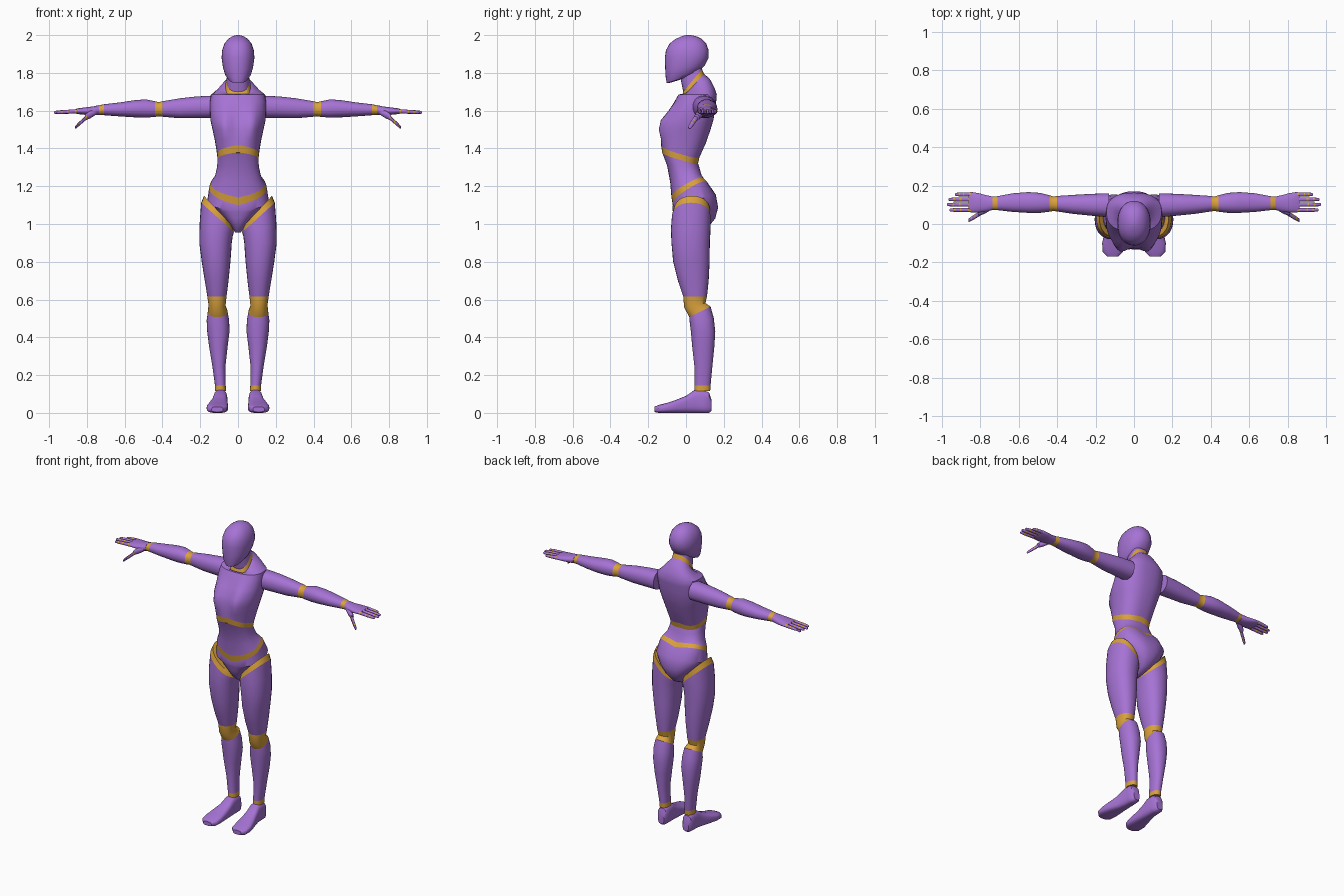
import bpy, bmesh, math


def material(name, rgb):
    m = bpy.data.materials.new(name)
    m.diffuse_color = (*rgb, 1)
    return m


PURPLE = material("purple_shell", (0.38, 0.17, 0.66))
GOLD = material("gold_joint", (0.70, 0.36, 0.045))


def ring_points(ring, axis, sides, power):
    """Ring: t, u0, u1, v0, v1, slope_u, slope_v, v-shaped slope, bust."""
    t, u0, u1, v0, v1, su, sv, ku, bust = tuple(ring) + (0,) * (9 - len(ring))
    cu, cv, ru, rv = (u0 + u1) / 2, (v0 + v1) / 2, (u1 - u0) / 2, (v1 - v0) / 2
    pts = []
    for i in range(sides):
        a = 2 * math.pi * i / sides
        c, s = math.cos(a), math.sin(a)
        u = cu + ru * math.copysign(abs(c) ** (2 / power), c)
        v = cv + rv * math.copysign(abs(s) ** (2 / power), s)
        w = t + su * (u - cu) + sv * (v - cv) + ku * abs(u)
        if bust and s < 0:
            v -= bust * math.exp(-((abs(u) - 0.075) / 0.04) ** 2) * min(1, -s * 1.5)
        pts.append({"Z": (u, v, w), "X": (w, u, v), "Y": (u, w, v)}[axis])
    return pts


def loft(name, rings, mat=PURPLE, axis="Z", sides=28, power=2.2, mirror=False, gold=()):
    """Closed skin through the rings; segments listed in gold get the joint colour."""
    bm = bmesh.new()
    rows = [[bm.verts.new(p) for p in ring_points(r, axis, sides, power)] for r in rings]
    for k in range(len(rows) - 1):
        for i in range(sides):
            j = (i + 1) % sides
            f = bm.faces.new((rows[k][i], rows[k][j], rows[k + 1][j], rows[k + 1][i]))
            f.material_index = 1 if k in gold else 0
    bm.faces.new(rows[0])
    bm.faces.new(rows[-1])
    bmesh.ops.recalc_face_normals(bm, faces=bm.faces[:])
    me = bpy.data.meshes.new(name)
    bm.to_mesh(me)
    bm.free()
    me.materials.append(mat)
    if gold:
        me.materials.append(GOLD)
    ob = bpy.data.objects.new(name, me)
    bpy.context.collection.objects.link(ob)
    if mirror:
        ob.modifiers.new("mirror", "MIRROR").use_mirror_merge = False
    bpy.ops.object.select_all(action="DESELECT")
    ob.select_set(True)
    bpy.context.view_layer.objects.active = ob
    bpy.ops.object.shade_smooth_by_angle(angle=math.radians(40))
    return ob


def chain(parts, rings, **kw):
    """Consecutive parts that share their border rings."""
    for name, a, b, mat in parts:
        loft(name, rings[a:b + 1], mat, **kw)


# Torso: height, half width, front, back, front-back slope, v slope, bust
torso = [
    (0.955, .015, -.01, .06), (0.985, .037, -.04, .12), (1.03, .078, -.062, .155),
    (1.075, .122, -.068, .17, .1), (1.115, .163, -.072, .158, .35, .05),
    (1.155, .152, -.07, .115, .6, .25),
    (1.188, .143, -.077, .095, .55, .2),
    (1.24, .122, -.084, .083, .2, .1), (1.30, .111, -.1, .073, -.1),
    (1.35, .108, -.126, .064, -.3, -.1),
    (1.387, .111, -.132, .072, -.3, -.15),
    (1.44, .122, -.13, .105, -.1, 0, .012), (1.50, .135, -.123, .13, 0, 0, .032),
    (1.55, .146, -.112, .145, 0, 0, .032), (1.60, .148, -.085, .153, 0, 0, .014),
    (1.65, .148, -.06, .16), (1.685, .143, -.04, .163), (1.705, .115, -.03, .15, .2),
    (1.725, .085, -.025, .125, .6), (1.73, .066, -.022, .095, 1.1),
    (1.76, .06, -.015, .085, 1.2),
    (1.805, .055, -.03, .085, .5),
]
torso = [(t[0], -t[1], t[1], t[2], t[3], 0) + t[4:] for t in torso]
chain([("pelvis", 0, 5, PURPLE), ("hip_band", 5, 6, GOLD), ("abdomen", 6, 9, PURPLE),
       ("waist_band", 9, 10, GOLD), ("chest", 10, 19, PURPLE),
       ("collar_band", 19, 20, GOLD), ("neck", 20, 21, PURPLE)],
      torso, sides=40, power=2.5)

# Head
head = [
    (1.755, .02, -.09, -.03, .3), (1.768, .05, -.102, .04, .3), (1.79, .068, -.107, .07, .2),
    (1.83, .08, -.11, .1, .1), (1.88, .087, -.112, .12), (1.92, .084, -.106, .12),
    (1.955, .072, -.087, .107), (1.98, .052, -.055, .083), (1.995, .028, -.02, .052),
    (2.0, .008, 0, .025),
]
loft("head", [(h[0], -h[1], h[1], h[2], h[3], 0) + h[4:] for h in head], sides=32)

# Legs, from the slanted hip joint down to the ankle
leg = [
    (1.07, .03, .18, -.065, .127, 1.05),
    (1.035, .022, .195, -.075, .13, .9), (0.97, .028, .203, -.08, .13, .4),
    (0.90, .033, .205, -.077, .126), (0.80, .04, .192, -.068, .125),
    (0.70, .05, .176, -.043, .12), (0.615, .061, .162, -.014, .111),
    (0.57, .066, .156, -.01, .103, 0, .2), (0.535, .055, .16, .018, .13, 0, .5),
    (0.49, .047, .166, .02, .147, 0, .2), (0.43, .045, .163, .026, .155),
    (0.35, .055, .153, .033, .15), (0.25, .066, .136, .044, .14),
    (0.145, .065, .122, .045, .13), (0.115, .063, .122, .045, .128),
]
chain([("hip_joint", 0, 1, GOLD), ("thigh", 1, 6, PURPLE), ("knee", 6, 8, GOLD),
       ("calf", 8, 13, PURPLE), ("ankle", 13, 14, GOLD)], leg, mirror=True)

# Feet, heel to toe
foot = [
    (.135, .07, .112, .01, .07), (.122, .061, .124, 0, .108), (.09, .057, .128, 0, .122),
    (.045, .056, .13, 0, .121), (0, .055, .14, 0, .09), (-.05, .053, .155, 0, .07),
    (-.1, .052, .166, 0, .053), (-.145, .058, .163, 0, .042), (-.168, .08, .14, .005, .032),
]
loft("foot", foot, axis="Y", power=3, mirror=True)

# Arms, shoulder to wrist
arm = [
    (.13, .035, .16, 1.56, 1.68), (.22, .043, .157, 1.56, 1.675),
    (.31, .052, .152, 1.56, 1.665), (.40, .065, .146, 1.568, 1.65),
    (.42, .068, .143, 1.57, 1.645), (.44, .064, .15, 1.567, 1.65),
    (.49, .058, .162, 1.563, 1.66), (.55, .058, .166, 1.565, 1.655),
    (.63, .063, .16, 1.57, 1.643), (.71, .072, .145, 1.576, 1.634),
    (.737, .074, .142, 1.578, 1.628),
]
chain([("upper_arm", 0, 3, PURPLE), ("elbow", 3, 5, GOLD), ("forearm", 5, 9, PURPLE),
       ("wrist", 9, 10, GOLD)], arm, axis="X", mirror=True)

# Hands
palm = [
    (.737, .073, .143, 1.577, 1.629), (.77, .064, .15, 1.575, 1.622),
    (.81, .06, .161, 1.578, 1.617), (.85, .06, .167, 1.582, 1.612),
    (.862, .066, .163, 1.587, 1.607),
]
loft("palm", palm, axis="X", mirror=True)

STEPS = [0, .12, .42, .5, .7, .77, .95, 1]
RADII = [.011, .011, .0105, .0105, .01, .0095, .008, .004]


def finger(name, start, end, scale=1):
    rings = []
    for s, r in zip(STEPS, RADII):
        x, y, z = (a + (b - a) * s for a, b in zip(start, end))
        r *= scale
        rings.append((x, y - r, y + r, z - r, z + r))
    loft(name, rings, axis="X", sides=10, power=2, mirror=True, gold=(0, 2, 4))


for name, y, tip in (("index_finger", .073, .962), ("middle_finger", .101, .975),
                     ("ring_finger", .128, .967), ("little_finger", .154, .932)):
    finger(name, (.85, y, 1.597), (tip, y, 1.591))

# Thumb with its fleshy base
loft("thumb_base", [(.75, .07, .1, 1.58, 1.61), (.78, .052, .09, 1.56, 1.602),
                    (.81, .042, .07, 1.547, 1.58)], axis="X", sides=14, mirror=True)
finger("thumb", (.80, .056, 1.567), (.863, .018, 1.51), 1.15)
